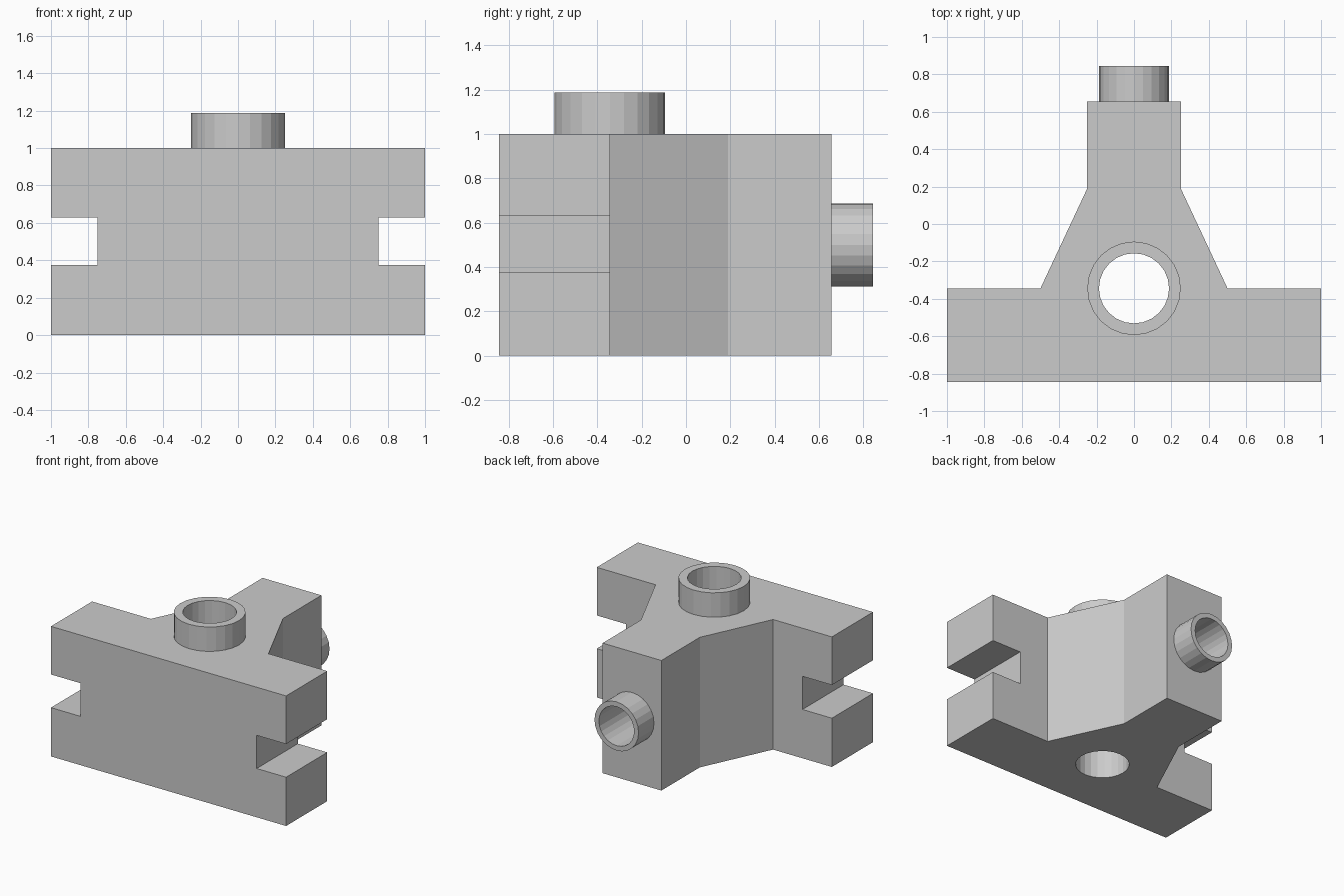
import bpy
import math
from mathutils import Vector

if "Cube" in bpy.data.objects:
    bpy.data.objects.remove(bpy.data.objects["Cube"])

SIDES = 24
AXIS_Y = -0.344          # y position of the vertical bore
BACK = 0.656             # rear face of the body
END = 0.844              # half of the overall depth


def prism(name, outline, z0, z1):
    n = len(outline)
    verts = [(x, y, z) for z in (z0, z1) for x, y in outline]
    faces = [tuple(reversed(range(n))), tuple(range(n, 2 * n))]
    faces += [(i, (i + 1) % n, n + (i + 1) % n, n + i) for i in range(n)]
    mesh = bpy.data.meshes.new(name)
    mesh.from_pydata(verts, [], faces)
    obj = bpy.data.objects.new(name, mesh)
    bpy.context.collection.objects.link(obj)
    return obj


def cylinder(name, radius, start, end):
    a, b = Vector(start), Vector(end)
    rot = (b - a).to_track_quat('Z', 'Y').to_euler()
    bpy.ops.mesh.primitive_cylinder_add(vertices=SIDES, radius=radius, depth=(b - a).length,
                                        location=(a + b) / 2, rotation=rot)
    bpy.context.object.name = name
    return bpy.context.object


def combine(target, tool, operation):
    tool.hide_render = True
    mod = target.modifiers.new(operation, 'BOOLEAN')
    mod.operation, mod.object, mod.solver = operation, tool, 'EXACT'
    bpy.context.view_layer.objects.active = target
    bpy.ops.object.modifier_apply(modifier=mod.name)
    bpy.data.objects.remove(tool, do_unlink=True)


# Body: mirrored T-shaped outline with tapered web
half = [(1, -END), (1, AXIS_Y), (0.5, AXIS_Y), (0.25, 0.19), (0.25, BACK)]
outline = half + [(-x, y) for x, y in reversed(half)]
body = prism("pipe_block", outline, 0, 1)

# Slots in both wing ends
for side in (-1, 1):
    xs = sorted((side * 0.75, side * 1.2))
    slot = prism("slot_cutter", [(xs[0], -1), (xs[1], -1), (xs[1], 0), (xs[0], 0)], 0.375, 0.63)
    combine(body, slot, 'DIFFERENCE')

# Top and rear collars
combine(body, cylinder("top_collar", 0.25, (0, AXIS_Y, 0.9), (0, AXIS_Y, 1.1875)), 'UNION')
combine(body, cylinder("rear_collar", 0.1875, (0, BACK - 0.1, 0.5), (0, END, 0.5)), 'UNION')

# Vertical through bore and rear bore meeting it
combine(body, cylinder("vertical_bore", 0.1875, (0, AXIS_Y, -0.2), (0, AXIS_Y, 1.4)), 'DIFFERENCE')
combine(body, cylinder("rear_bore", 0.15, (0, AXIS_Y, 0.5), (0, END + 0.2, 0.5)), 'DIFFERENCE')
